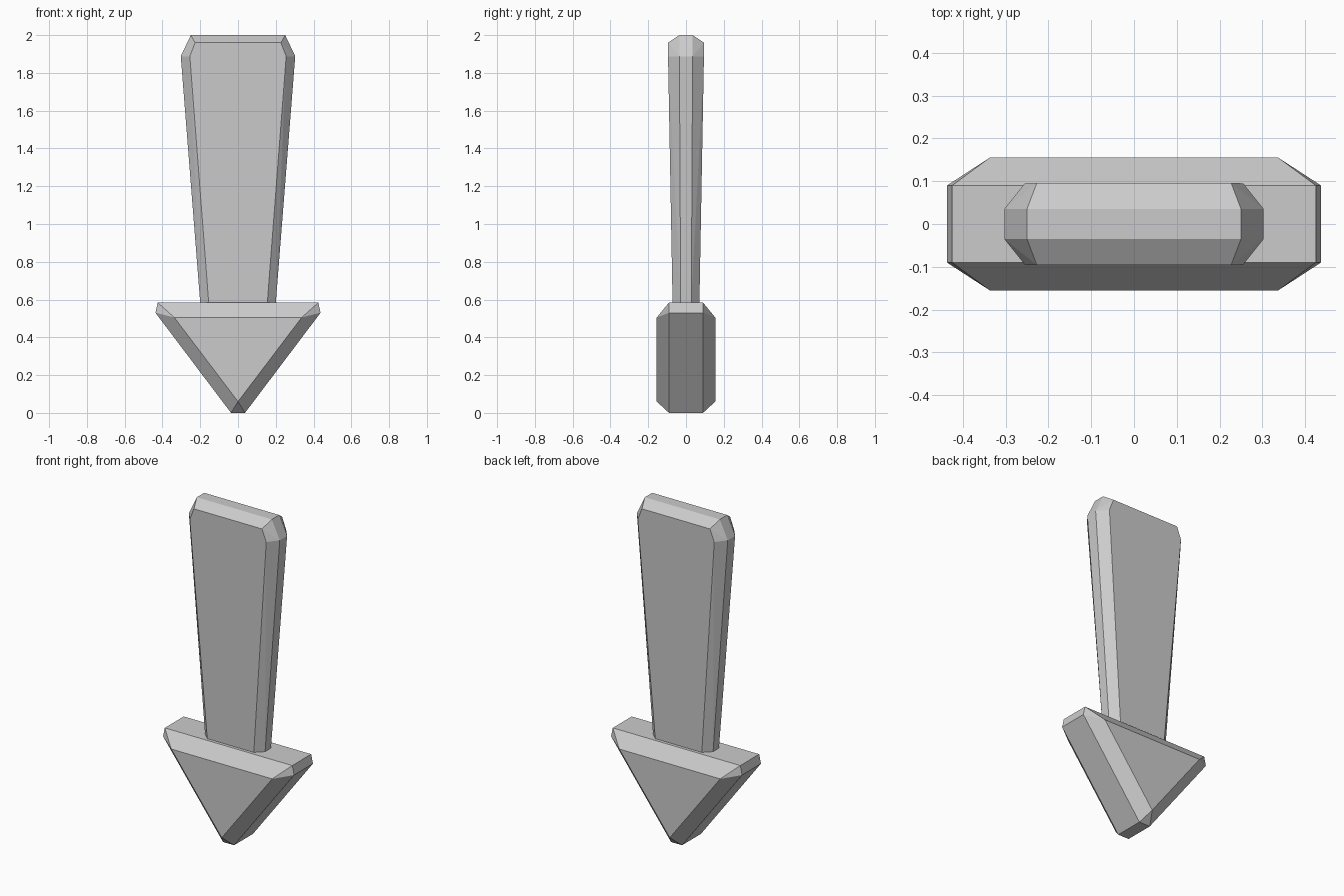
import bpy, bmesh, math

if "Cube" in bpy.data.objects:
    bpy.data.objects.remove(bpy.data.objects["Cube"])


def faceted_solid(name, corners):
    """Chamfered solid: mirror the corner points in x and y, then wrap a hull."""
    points = {(sx * x, sy * y, z) for x, y, z in corners
              for sx in (1, -1) for sy in (1, -1)}
    bm = bmesh.new()
    for p in sorted(points):
        bm.verts.new(p)
    bmesh.ops.convex_hull(bm, input=bm.verts[:])
    # merge coplanar triangles into clean flat faces
    bmesh.ops.dissolve_limit(bm, angle_limit=math.radians(2.5),
                             verts=bm.verts[:], edges=bm.edges[:])
    bmesh.ops.recalc_face_normals(bm, faces=bm.faces[:])
    mesh = bpy.data.meshes.new(name)
    bm.to_mesh(mesh)
    bm.free()
    obj = bpy.data.objects.new(name, mesh)
    bpy.context.collection.objects.link(obj)
    return obj


# Tapered shaft: wide at the top, narrow where it meets the head
faceted_solid("arrow_shaft", [
    (0.155, 0.071, 0.582), (0.200, 0.028, 0.582),   # foot
    (0.255, 0.095, 1.888), (0.303, 0.035, 1.888),   # shoulder
    (0.227, 0.096, 1.960), (0.250, 0.035, 2.000),   # top
])

# Downward triangular head: face triangle plus the chamfered rim
faceted_solid("arrow_head", [
    (0.337, 0.155, 0.505), (0.000, 0.155, 0.060),   # face triangle
    (0.425, 0.090, 0.584), (0.437, 0.090, 0.530),   # side corner
    (0.037, 0.090, 0.000),                          # tip
])
